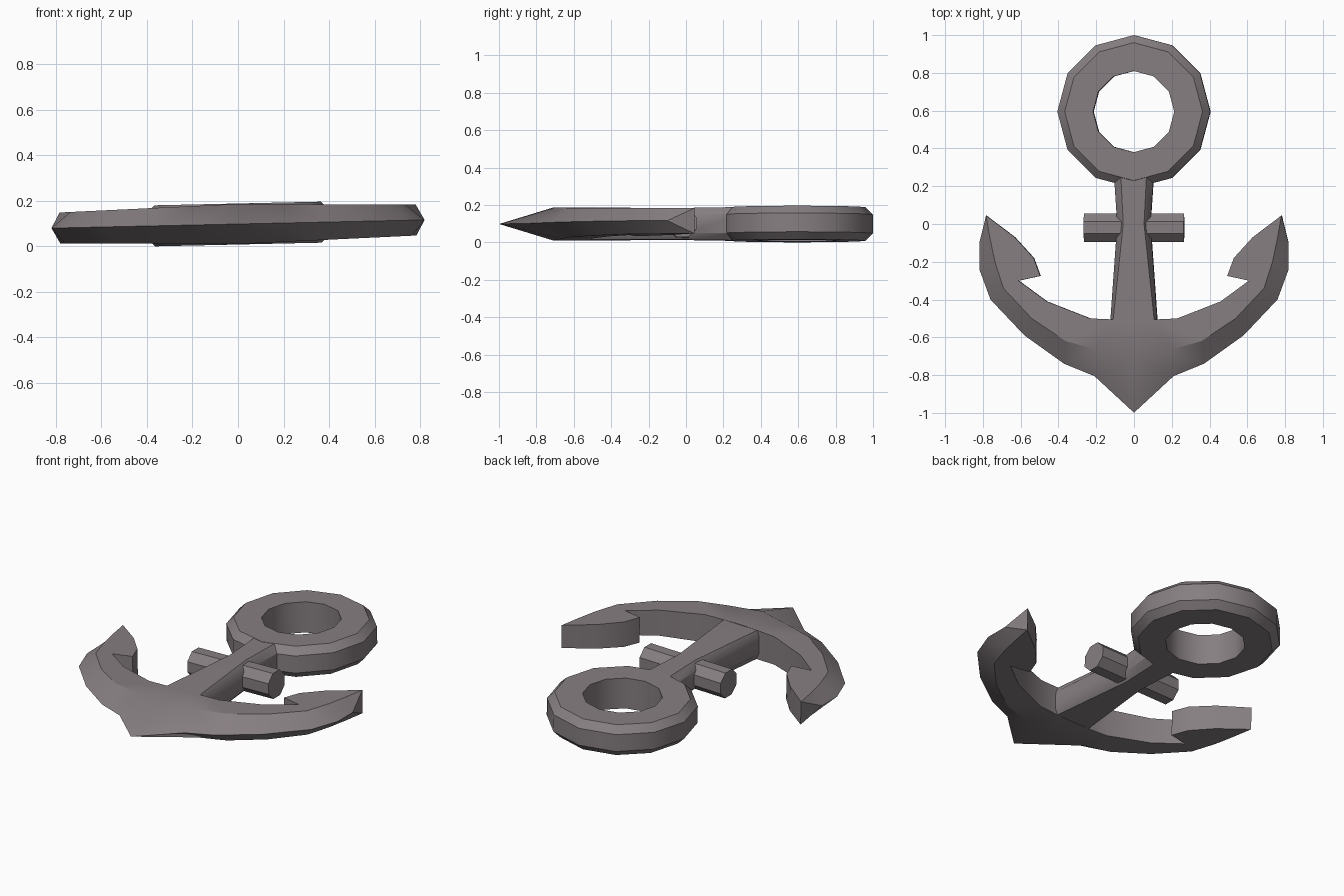
import bpy, bmesh, math

if "Cube" in bpy.data.objects:
    bpy.data.objects.remove(bpy.data.objects["Cube"])

TILT = math.atan(0.022)   # the anchor lies with a slight sideways lean
MID = 0.098

# Dark warm iron
iron = bpy.data.materials.new("dark_iron")
iron.diffuse_color = (0.24, 0.21, 0.222, 1)
iron.use_nodes = True
iron.node_tree.nodes["Principled BSDF"].inputs["Base Color"].default_value = iron.diffuse_color


def finish(name, bm, smooth=35):
    bmesh.ops.remove_doubles(bm, verts=bm.verts, dist=0.0005)
    bmesh.ops.recalc_face_normals(bm, faces=bm.faces)
    me = bpy.data.meshes.new(name)
    bm.to_mesh(me)
    bm.free()
    me.materials.append(iron)
    ob = bpy.data.objects.new(name, me)
    bpy.context.collection.objects.link(ob)
    ob.rotation_euler = (0, -TILT, 0)
    ob.location = (0, 0, MID)
    bpy.ops.object.select_all(action='DESELECT')
    ob.select_set(True)
    bpy.context.view_layer.objects.active = ob
    bpy.ops.object.shade_smooth_by_angle(angle=math.radians(smooth))
    return ob


def loft(name, rings, closed=False):
    bm = bmesh.new()
    rows = [[bm.verts.new(p) for p in r] for r in rings]
    pairs = list(zip(rows, rows[1:] + rows[:1])) if closed else list(zip(rows, rows[1:]))
    n = len(rows[0])
    for a, b in pairs:
        for i in range(n):
            bm.faces.new((a[i], a[(i + 1) % n], b[(i + 1) % n], b[i]))
    if not closed:
        bm.faces.new(rows[0])
        bm.faces.new(rows[-1])
    return finish(name, bm)


# Twelve-sided ring with bevelled rim
section = [(0.215, -0.09), (0.365, -0.09), (0.405, -0.05),
           (0.405, 0.05), (0.365, 0.09), (0.215, 0.09)]
angles = [math.radians(30 * k) for k in range(12)]
loft("ring", [[(r * math.cos(a), 0.595 + r * math.sin(a), z) for r, z in section]
              for a in angles], closed=True)


# Tapered shank with chamfered corners
def shank_section(y, a, w, h):
    return [(a, y, h), (w, y, 0.05), (w, y, -0.05), (a, y, -h),
            (-a, y, -h), (-w, y, -0.05), (-w, y, 0.05), (-a, y, h)]


loft("shank", [shank_section(0.30, 0.07, 0.108, 0.0895), shank_section(0.0, 0.055, 0.088, 0.085),
               shank_section(-0.52, 0.11, 0.125, 0.085), shank_section(-0.62, 0.11, 0.125, 0.08)])

# Octagonal crossbar
bar = [(0.075 / math.cos(math.pi / 8) * math.cos(math.radians(22.5 + 45 * k)),
        0.075 / math.cos(math.pi / 8) * math.sin(math.radians(22.5 + 45 * k))) for k in range(8)]
loft("crossbar", [[(x, -0.019 + y, z) for y, z in bar] for x in (-0.265, 0.265)])

# Curved arms: stations of inner edge, ridge and outer edge, mirrored
stations = [((0, -0.505), (0, -0.71), (0, -0.999)),
            ((0.12, -0.505), (0.20, -0.665), (0.21, -0.805)),
            ((0.23, -0.50), (0.36, -0.62), (0.37, -0.74)),
            ((0.46, -0.41), (0.54, -0.50), (0.58, -0.59)),
            ((0.61, -0.30), (0.69, -0.34), (0.76, -0.40)),
            ((0.53, -0.18), (0.735, -0.20), (0.819, -0.24)),
            ((0.63, -0.07), (0.762, -0.07), (0.819, -0.10))]
barb, tip = (0.495, -0.275), (0.782, 0.045)
bm = bmesh.new()


def vert(p, side, sx):
    h = 0.088 - 0.026 * abs(p[0])
    return bm.verts.new((p[0] * sx, p[1], side * h))


for sx in (1, -1):
    rows = [[vert(i, 1, sx), vert(r, 1, sx), vert(o, 0, sx), vert(r, -1, sx), vert(i, -1, sx)]
            for i, r, o in stations]
    bt, bb = vert(barb, 1, sx), vert(barb, -1, sx)
    tt, tb = vert(tip, 1, sx), vert(tip, -1, sx)
    for k, (a, b) in enumerate(zip(rows, rows[1:])):
        for j in range(4):
            bm.faces.new((a[j], a[j + 1], b[j + 1], b[j]))
        if k != 4:
            bm.faces.new((a[4], a[0], b[0], b[4]))
    # barb behind the fluke
    a, b = rows[4], rows[5]
    bm.faces.new((a[0], bt, b[0]))
    bm.faces.new((a[4], bb, b[4]))
    bm.faces.new((a[0], bt, bb, a[4]))
    bm.faces.new((bt, b[0], b[4], bb))
    # pointed fluke tip
    e = rows[6]
    for f in ((e[0], e[1], tt), (e[1], e[2], tt), (e[2], tb, tt),
              (e[2], e[3], tb), (e[3], e[4], tb), (e[4], e[0], tt, tb)):
        bm.faces.new(f)
finish("arms", bm, 30)
